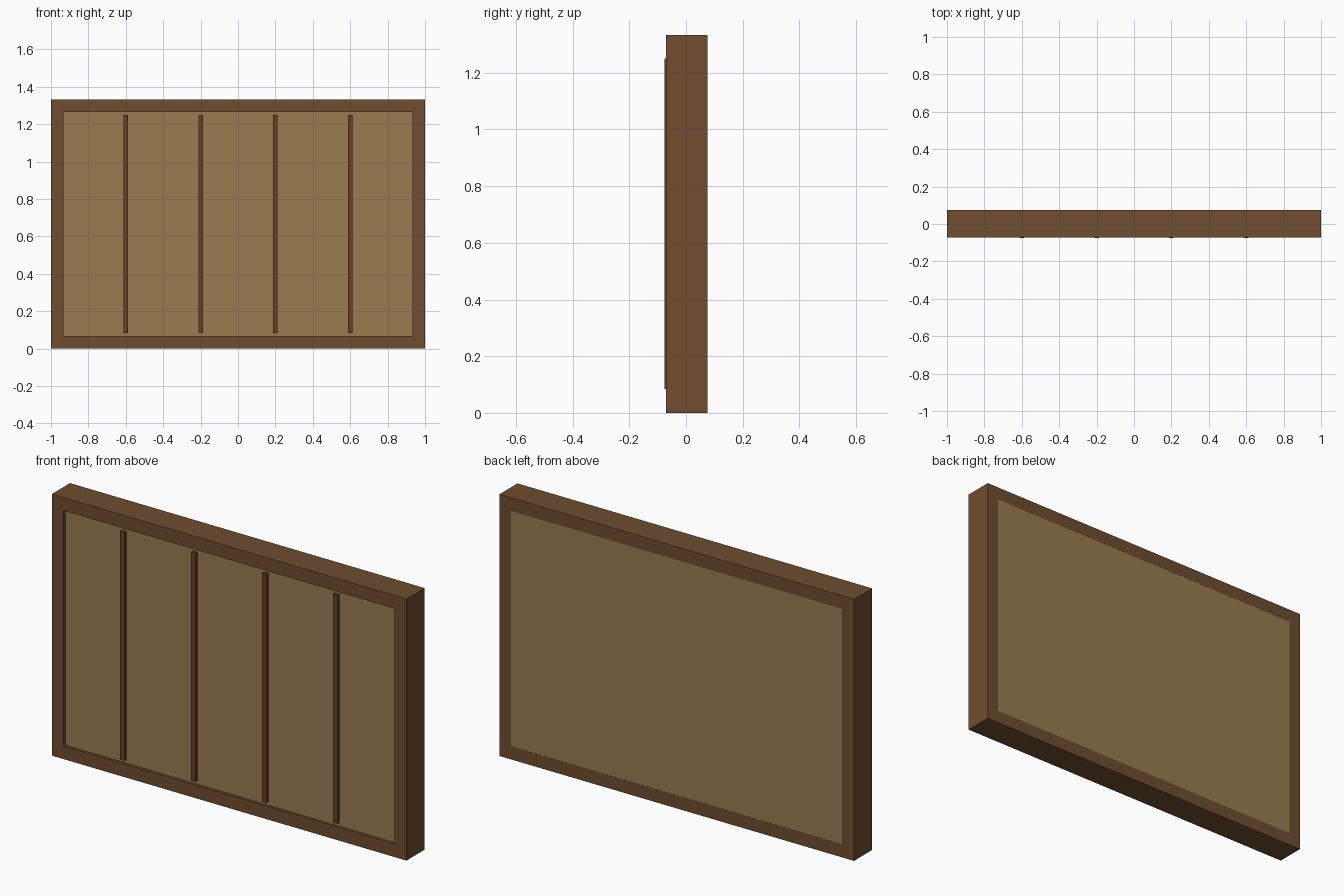
import bpy, bmesh

if "Cube" in bpy.data.objects:
    bpy.data.objects.remove(bpy.data.objects["Cube"])

W, H = 2.0, 1.333            # outer size
BORDER = 0.0667              # frame bar width
FRONT, BACK = -0.071, 0.075  # frame depth range
PANEL_FRONT = -0.058


def material(name, rgb):
    m = bpy.data.materials.new(name)
    m.diffuse_color = (*rgb, 1.0)
    m.use_nodes = True
    m.node_tree.nodes["Principled BSDF"].inputs["Base Color"].default_value = m.diffuse_color
    return m


def add_object(name, bm, mat):
    bmesh.ops.recalc_face_normals(bm, faces=bm.faces)
    me = bpy.data.meshes.new(name)
    bm.to_mesh(me)
    bm.free()
    me.materials.append(mat)
    ob = bpy.data.objects.new(name, me)
    bpy.context.collection.objects.link(ob)
    return ob


def box(name, x, y, z, mat):
    """Box from (min, max) ranges on each axis."""
    bm = bmesh.new()
    bmesh.ops.create_cube(bm, size=1.0)
    for v in bm.verts:
        v.co = [r[0] if c < 0 else r[1] for c, r in zip(v.co, (x, y, z))]
    return add_object(name, bm, mat)


frame_wood = material("frame_wood", (0.162, 0.075, 0.028))
panel_wood = material("panel_wood", (0.328, 0.202, 0.080))
slat_wood = material("slat_wood", (0.147, 0.050, 0.018))

# Mitred frame: rectangular cross-section swept around four corners
bm = bmesh.new()
section = [(0, FRONT), (0, BACK), (BORDER, BACK), (BORDER, FRONT)]
corners = [(-1, 0), (1, 0), (1, 1), (-1, 1)]
rings = [[bm.verts.new((sx * (W / 2 - inset), y, H - inset if top else inset))
          for inset, y in section] for sx, top in corners]
for i in range(4):
    a, b = rings[i], rings[(i + 1) % 4]
    for j in range(4):
        k = (j + 1) % 4
        bm.faces.new((a[j], a[k], b[k], b[j]))
add_object("frame", bm, frame_wood)

# Backing panel, tucked into the frame, nearly flush at the back
tuck = BORDER - 0.002
box("panel", (-W / 2 + tuck, W / 2 - tuck), (PANEL_FRONT, BACK - 0.0005),
    (tuck, H - tuck), panel_wood)

# Four thin vertical slats standing proud of the panel
for i in range(4):
    cx = -0.6 + 0.4 * i
    box(f"slat_{i + 1}", (cx - 0.0125, cx + 0.0125), (-0.075, PANEL_FRONT + 0.005),
        (0.085, 1.25), slat_wood)
